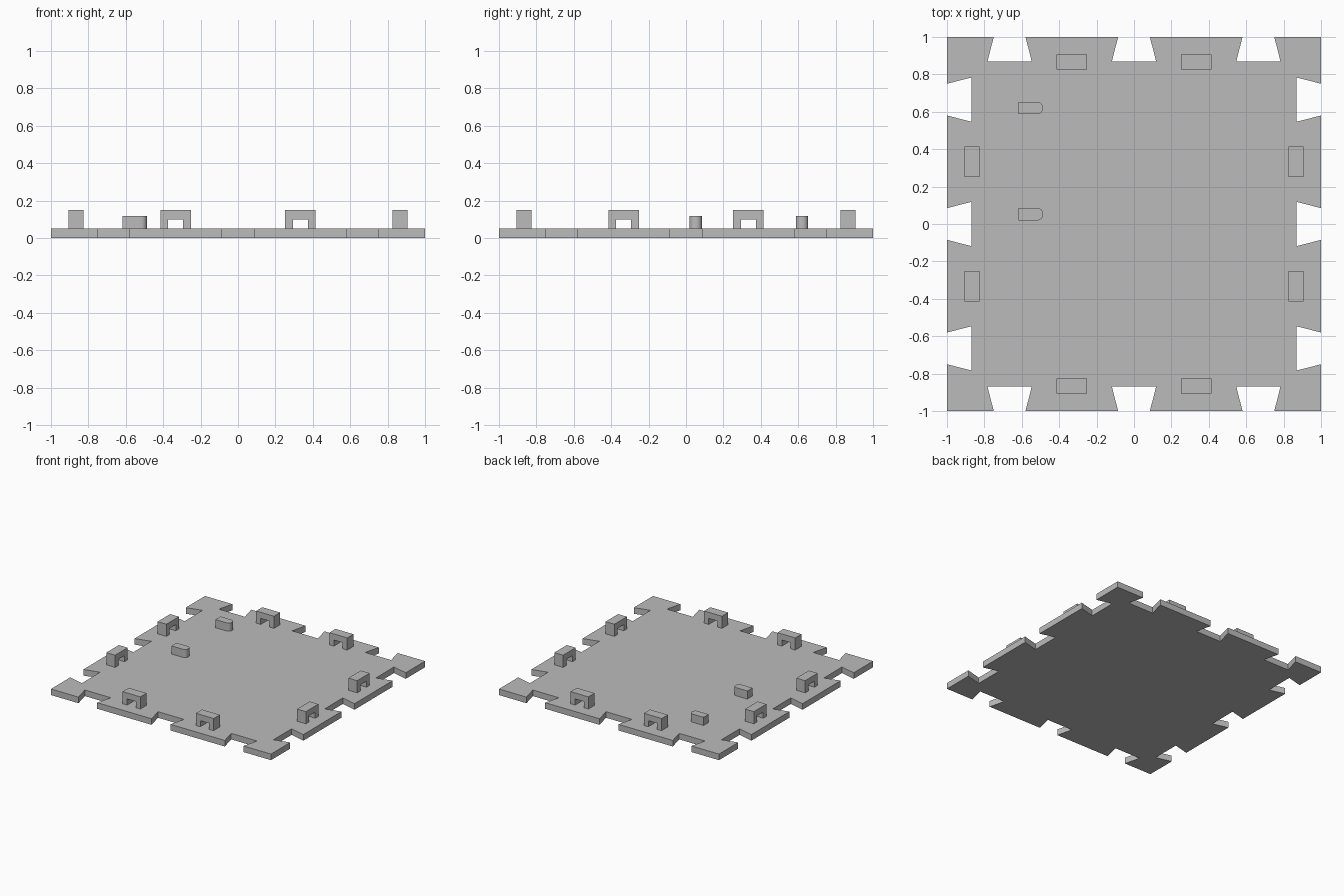
import bpy, bmesh
from math import pi, sin, cos
from mathutils import Matrix, Vector

if "Cube" in bpy.data.objects:
    bpy.data.objects.remove(bpy.data.objects["Cube"], do_unlink=True)

grey = bpy.data.materials.new("plain grey")
grey.use_nodes = True
colour = (0.5, 0.5, 0.5, 1)
grey.diffuse_color = colour
grey.node_tree.nodes["Principled BSDF"].inputs["Base Color"].default_value = colour


def prism(name, outline, depth, matrix=Matrix()):
    """Extrude a flat outline along its local z, then place it."""
    bm = bmesh.new()
    face = bm.faces.new([bm.verts.new((x, y, 0)) for x, y in outline])
    top = bmesh.ops.extrude_face_region(bm, geom=[face])["geom"]
    bmesh.ops.translate(bm, vec=(0, 0, depth),
                        verts=[v for v in top if isinstance(v, bmesh.types.BMVert)])
    bmesh.ops.recalc_face_normals(bm, faces=bm.faces)
    bm.transform(matrix)
    mesh = bpy.data.meshes.new(name)
    bm.to_mesh(mesh)
    bm.free()
    mesh.materials.append(grey)
    obj = bpy.data.objects.new(name, mesh)
    bpy.context.collection.objects.link(obj)
    return obj


THICK = 0.05

# Base plate: one edge with three dovetail notches, repeated on four sides
edge = [(-1, -1)]
for c in (-0.665, 0, 0.665):
    edge += [(c - 0.085, -1), (c - 0.118, -0.87), (c + 0.118, -0.87), (c + 0.085, -1)]
outline = []
for side in range(4):
    turn = Matrix.Rotation(side * pi / 2, 2)
    outline += [turn @ Vector(p) for p in edge]
prism("base_plate", outline, THICK)

# Arched brackets: two along each side
arch = [(-0.081, 0), (-0.04, 0), (-0.04, 0.05), (0.04, 0.05),
        (0.04, 0), (0.081, 0), (0.081, 0.1), (-0.081, 0.1)]
stand = Matrix.Rotation(pi / 2, 4, 'X')
for side, label in enumerate(("front", "left", "back", "right")):
    for i, x in enumerate((-0.333, 0.333)):
        place = (Matrix.Rotation(side * pi / 2, 4, 'Z')
                 @ Matrix.Translation((x, -0.827, THICK)) @ stand)
        prism(f"{label}_bracket_{i + 1}", arch, 0.08, place)

# Guide pegs: square at one end, rounded at the other
HALF, R, STEPS = 0.033, 0.03, 8
peg = [(-0.065, HALF), (-0.065, -HALF)]
for start, sign in ((-pi / 2, -1), (0, 1)):
    for k in range(STEPS + 1):
        a = start + k * pi / 2 / STEPS
        peg.append((0.065 - R + R * cos(a), sign * (HALF - R) + R * sin(a)))
for i, y in enumerate((0.052, 0.62)):
    obj = prism(f"guide_peg_{i + 1}", peg, 0.067, Matrix.Translation((-0.552, y, THICK)))
    bpy.ops.object.select_all(action='DESELECT')
    obj.select_set(True)
    bpy.context.view_layer.objects.active = obj
    bpy.ops.object.shade_smooth_by_angle()
